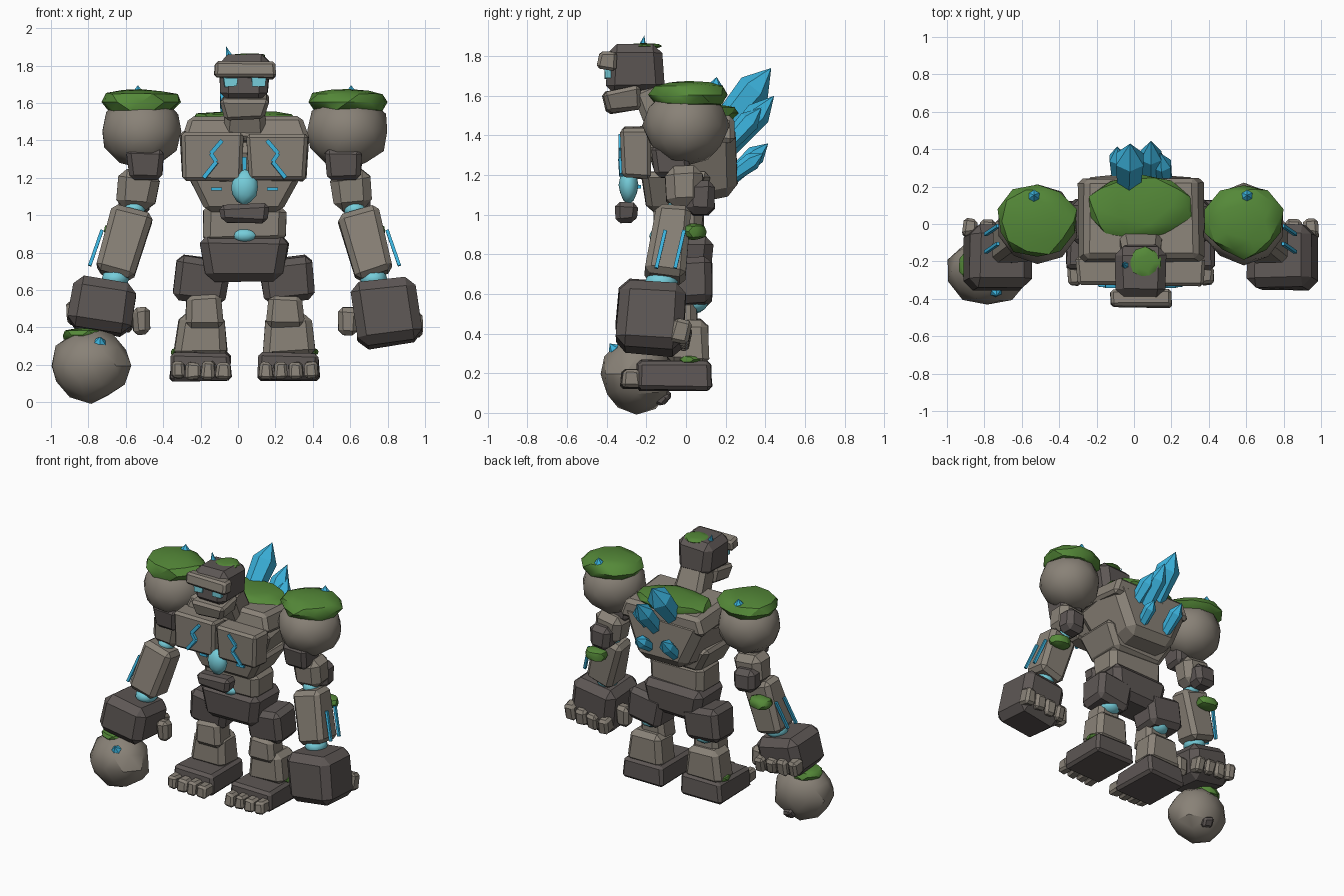
import bpy, bmesh, math, random
from mathutils import Vector, Matrix

random.seed(4)
if "Cube" in bpy.data.objects:
    bpy.data.objects.remove(bpy.data.objects["Cube"])

CX = 0.035  # body centre line


def material(name, rgb):
    m = bpy.data.materials.new(name)
    m.use_nodes = True
    m.diffuse_color = (*rgb, 1)
    m.node_tree.nodes["Principled BSDF"].inputs["Base Color"].default_value = (*rgb, 1)
    return m


LIGHT = material("light stone", (0.25, 0.222, 0.185))
DARK = material("dark stone", (0.11, 0.095, 0.09))
MOSS = material("moss green", (0.09, 0.25, 0.04))
BLUE = material("crystal blue", (0.045, 0.46, 0.74))
GLOW = material("glowing cyan", (0.18, 0.61, 0.7))


def finish(name, bm, mat, matrix, smooth=None):
    bm.transform(matrix)
    bmesh.ops.recalc_face_normals(bm, faces=bm.faces[:])
    me = bpy.data.meshes.new(name)
    bm.to_mesh(me)
    bm.free()
    me.materials.append(mat)
    if smooth:
        for p in me.polygons:
            p.use_smooth = True
        me.set_sharp_from_angle(angle=math.radians(smooth))
    ob = bpy.data.objects.new(name, me)
    bpy.context.scene.collection.objects.link(ob)


def along(a, b):
    a, b = Vector(a), Vector(b)
    turn = Vector((0, 0, 1)).rotation_difference(b - a).to_matrix().to_4x4()
    return Matrix.Translation(a) @ turn, (b - a).length


def block(name, a, b, wa, wb, mat, bevel=0.025, jitter=0.008):
    """Chiselled block from a to b; wa and wb are its end widths."""
    matrix, length = along(a, b)
    bm = bmesh.new()
    bmesh.ops.create_cube(bm, size=1)
    for v in bm.verts:
        w = wb if v.co.z > 0 else wa
        v.co = Vector((v.co.x * w[0], v.co.y * w[1], (v.co.z + 0.5) * length))
        v.co += Vector([random.uniform(-jitter, jitter) for _ in range(3)])
    if bevel:
        bmesh.ops.bevel(bm, geom=bm.edges[:], offset=bevel, segments=1,
                        affect='EDGES', clamp_overlap=True)
    finish(name, bm, mat, matrix)


def boulder(name, loc, size, mat, jitter=0.03, flat=1.0, smooth=38):
    """Lumpy ball; flat below 1 squares it off vertically, above 1 makes it pointed."""
    bm = bmesh.new()
    bmesh.ops.create_icosphere(bm, subdivisions=2, radius=1)
    for v in bm.verts:
        z = math.copysign(abs(v.co.z) ** flat, v.co.z)
        k = 1 + random.uniform(-jitter, jitter)
        v.co = Vector((v.co.x * size[0] * k, v.co.y * size[1] * k, z * size[2] * k))
    finish(name, bm, mat, Matrix.Translation(loc), smooth)


def moss(name, loc, size):
    boulder(name, loc, size, MOSS, 0.07, 0.6, 32)


def crystal(name, a, b, r, tip=0.3):
    """Six-sided prism with a pointed end."""
    matrix, length = along(a, b)
    bm = bmesh.new()
    body = length * (1 - tip)
    bmesh.ops.create_cone(bm, cap_ends=True, segments=6, radius1=r * 0.75, radius2=r, depth=body,
                          matrix=Matrix.Translation((0, 0, body / 2)))
    cap = max(bm.faces, key=lambda f: f.calc_center_median().z)
    point = bmesh.ops.poke(bm, faces=[cap])["verts"][0]
    point.co.z = length
    finish(name, bm, BLUE, matrix)


def strip(name, points, width, mat):
    for p, q in zip(points, points[1:]):
        block(name, p, q, (width, width), (width, width), mat, 0, 0)


# Torso
block("torso", (CX, 0.085, 1.07), (CX, 0.02, 1.42), (0.38, 0.36), (0.68, 0.46), LIGHT, 0.05)
block("upper_torso", (CX, 0.02, 1.38), (CX, 0.03, 1.52), (0.69, 0.46), (0.60, 0.42), LIGHT, 0.025)
block("belly", (CX, -0.05, 1.02), (CX, -0.05, 1.22), (0.40, 0.30), (0.61, 0.36), LIGHT, 0.03)
block("waist", (CX, -0.04, 0.85), (CX, -0.04, 1.06), (0.44, 0.25), (0.44, 0.25), LIGHT, 0.04)
block("belt_stone", (CX, -0.30, 0.96), (CX, -0.30, 1.06), (0.24, 0.10), (0.27, 0.11), DARK)
block("pelvis", (CX, -0.02, 0.65), (CX, -0.02, 0.89), (0.40, 0.28), (0.49, 0.32), DARK, 0.045)
boulder("pelvis_glow", (CX, -0.155, 0.892), (0.06, 0.03, 0.035), GLOW)
boulder("chest_gem", (CX, -0.29, 1.15), (0.075, 0.05, 0.095), GLOW, 0.02, 1.15)
strip("chest_glow_bar", [(CX, -0.25, 1.20), (CX, -0.25, 1.31)], 0.02, BLUE)
moss("back_moss", (CX, 0.09, 1.512), (0.285, 0.18, 0.045))

# Back crystals
crystal("back_crystal_tall", (-0.03, 0.15, 1.40), (-0.02, 0.43, 1.74), 0.085)
crystal("back_crystal_middle", (0.09, 0.18, 1.30), (0.09, 0.445, 1.60), 0.065)
crystal("back_crystal_left", (0.17, 0.18, 1.32), (0.14, 0.38, 1.54), 0.055)
crystal("back_crystal_low_right", (-0.08, 0.21, 1.17), (-0.09, 0.415, 1.36), 0.05)
crystal("back_crystal_low_left", (0.12, 0.21, 1.18), (0.14, 0.39, 1.31), 0.045)

# Head
block("neck", (CX, -0.10, 1.42), (CX, -0.20, 1.66), (0.24, 0.18), (0.20, 0.16), LIGHT, 0.03)
block("jaw", (CX, -0.31, 1.52), (CX, -0.33, 1.635), (0.22, 0.18), (0.26, 0.19), LIGHT, 0.02)
block("head", (CX, -0.255, 1.61), (CX, -0.255, 1.855), (0.25, 0.29), (0.28, 0.26), DARK, 0.045)
block("brow", (CX, -0.40, 1.735), (CX, -0.39, 1.82), (0.33, 0.10), (0.32, 0.10), LIGHT, 0.015)
moss("head_moss", (0.06, -0.21, 1.85), (0.085, 0.085, 0.015))
crystal("head_crystal", (-0.03, -0.23, 1.80), (-0.065, -0.21, 1.905), 0.022, 0.6)

for s, side in ((-1, "right"), (1, "left")):
    def P(d, y, z):
        return (CX + s * d, y, z)

    # Face and chest details
    block(side + "_eye", P(0.075, -0.395, 1.688), P(0.075, -0.395, 1.735),
          (0.065, 0.03), (0.075, 0.03), GLOW, 0, 0.003)
    block(side + "_chest_plate", P(0.175, -0.25, 1.185), P(0.175, -0.25, 1.44),
          (0.31, 0.14), (0.335, 0.16), LIGHT, 0.018)
    strip(side + "_chest_vein", [P(0.12, -0.33, 1.40), P(0.18, -0.33, 1.33),
          P(0.15, -0.33, 1.285), P(0.218, -0.325, 1.20)], 0.022, BLUE)
    strip(side + "_belly_dash", [P(0.12, -0.235, 1.14), P(0.18, -0.235, 1.14)], 0.018, BLUE)

    # Shoulder
    boulder(side + "_shoulder", P(0.552, 0.0, 1.45), (0.222, 0.215, 0.2), LIGHT, 0.03)
    moss(side + "_shoulder_moss", P(0.552, 0.015, 1.605), (0.212, 0.198, 0.068))
    crystal(side + "_shoulder_crystal", P(0.57, 0.14, 1.60), P(0.57, 0.155, 1.695), 0.04, 0.5)

    # Arm
    block(side + "_upper_arm", P(0.53, -0.07, 1.19), P(0.53, -0.08, 1.355),
          (0.18, 0.17), (0.20, 0.19), DARK)
    block(side + "_lower_upper_arm", P(0.585, -0.01, 1.03), P(0.56, -0.01, 1.24),
          (0.20, 0.17), (0.23, 0.19), LIGHT, 0.045)
    block(side + "_elbow", P(0.595, 0.075, 1.0), P(0.585, 0.07, 1.165),
          (0.16, 0.14), (0.17, 0.15), DARK, 0.035)
    boulder(side + "_elbow_glow", P(0.59, -0.04, 1.03), (0.06, 0.06, 0.05), GLOW, 0.02)
    block(side + "_forearm", P(0.70, -0.11, 0.675), P(0.60, -0.065, 1.03),
          (0.20, 0.21), (0.23, 0.17), LIGHT, 0.03)
    for y in (-0.125, -0.03):
        strip(side + "_forearm_bar", [P(0.828, y - 0.025, 0.73), P(0.762, y + 0.02, 0.92)], 0.018, BLUE)
    moss(side + "_forearm_moss", P(0.67, 0.035, 0.915), (0.085, 0.07, 0.042))
    boulder(side + "_wrist_glow", P(0.69, -0.125, 0.66), (0.075, 0.085, 0.055), GLOW, 0.02)

    # Hand with curled fingers
    low = 0.31 if s > 0 else 0.375
    block(side + "_hand", P(0.785, -0.19, low), P(0.735, -0.165, 0.648),
          (0.35, 0.33), (0.34, 0.34), DARK, 0.05)
    block(side + "_thumb", P(0.55, -0.12, 0.36), P(0.555, -0.12, 0.51),
          (0.09, 0.09), (0.10, 0.10), LIGHT)
    for i in range(4):
        d = 0.64 + i * 0.09
        block(side + "_finger", P(d, -0.04, low + 0.01 + i * 0.012), P(d, -0.01, low + 0.12 + i * 0.012),
              (0.08, 0.10), (0.08, 0.09), LIGHT, 0.018)

    # Leg
    block(side + "_thigh", P(0.245, 0.02, 0.54), P(0.215, 0.01, 0.77),
          (0.28, 0.22), (0.29, 0.24), DARK, 0.035)
    boulder(side + "_knee_glow", P(0.22, 0.03, 0.55), (0.08, 0.08, 0.05), GLOW, 0.02)
    block(side + "_knee", P(0.215, -0.03, 0.40), P(0.22, -0.03, 0.58),
          (0.21, 0.18), (0.18, 0.16), LIGHT, 0.03)
    block(side + "_shin", P(0.235, 0.01, 0.24), P(0.23, 0.01, 0.47),
          (0.29, 0.22), (0.24, 0.20), LIGHT, 0.035)
    block(side + "_foot", P(0.235, -0.06, 0.115), P(0.235, -0.06, 0.262),
          (0.33, 0.38), (0.31, 0.36), DARK, 0.02)
    moss(side + "_ankle_moss", P(0.35, 0.02, 0.27), (0.045, 0.06, 0.02))
    for i in range(4):
        d = 0.115 + i * 0.08
        block(side + "_toe", P(d, -0.275, 0.125), P(d, -0.275, 0.215),
              (0.075, 0.11), (0.07, 0.09), LIGHT, 0.015)

# Carried boulder
boulder("carried_boulder", (-0.785, -0.25, 0.195), (0.215, 0.185, 0.195), LIGHT, 0.06, 1.0, 32)
block("boulder_knob", (-0.775, -0.16, 0.11), (-0.765, -0.09, 0.055), (0.08, 0.08), (0.075, 0.075), DARK, 0.015)
moss("boulder_moss", (-0.83, -0.22, 0.36), (0.11, 0.11, 0.035))
crystal("boulder_crystal", (-0.745, -0.33, 0.28), (-0.735, -0.385, 0.35), 0.035, 0.4)
